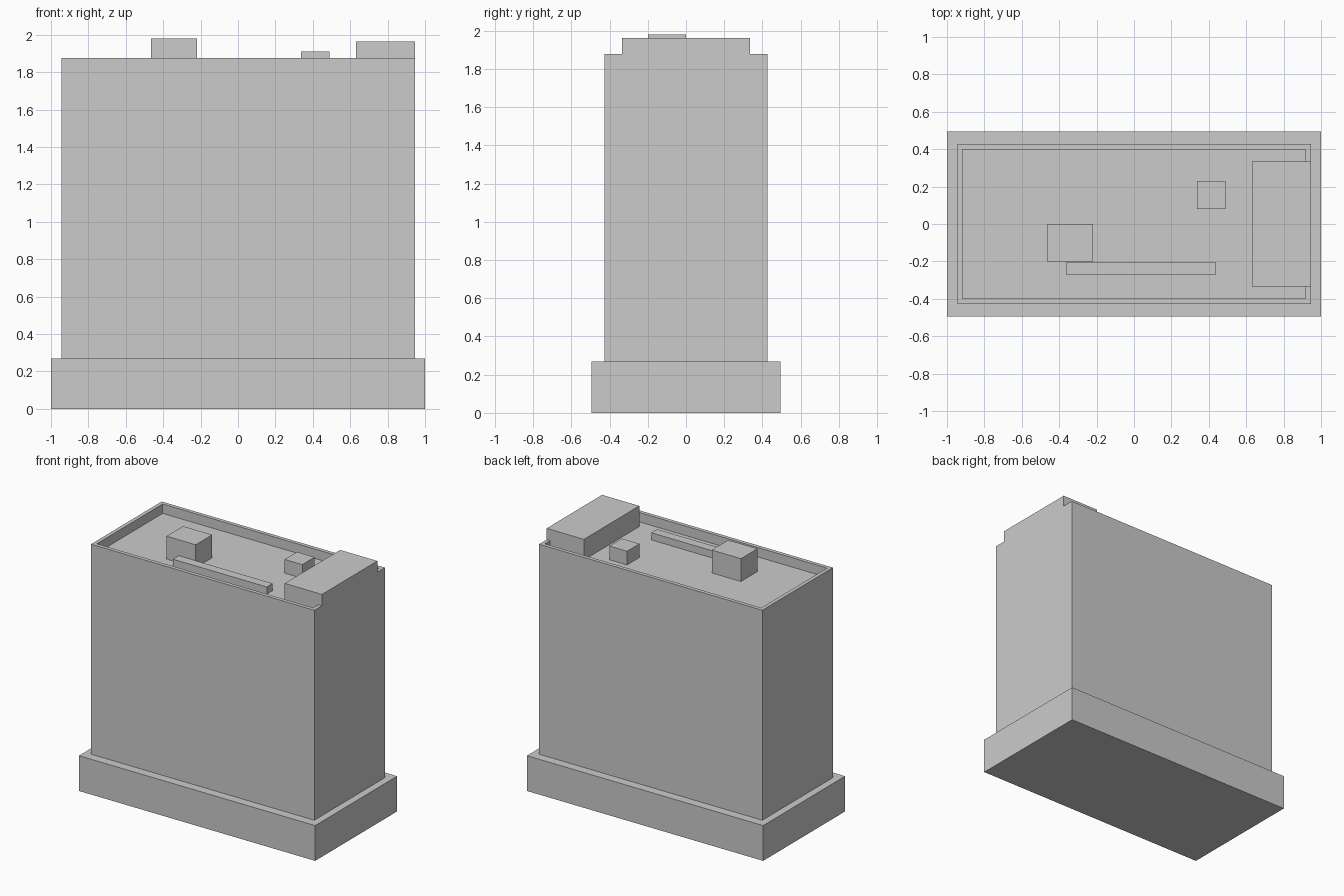
import bpy, bmesh

if "Cube" in bpy.data.objects:
    bpy.data.objects.remove(bpy.data.objects["Cube"])

ROOF = 1.805   # sunken roof level behind the parapet


def box(name, x, y, z):
    """Axis-aligned box from (min, max) ranges."""
    bm = bmesh.new()
    bmesh.ops.create_cube(bm, size=1)
    for v in bm.verts:
        v.co = [r[0] + (c + 0.5) * (r[1] - r[0]) for c, r in zip(v.co, (x, y, z))]
    me = bpy.data.meshes.new(name)
    bm.to_mesh(me)
    bm.free()
    ob = bpy.data.objects.new(name, me)
    bpy.context.collection.objects.link(ob)
    return ob


def combine(ob, other, operation):
    """Apply a boolean and discard the second object."""
    mod = ob.modifiers.new(operation.lower(), 'BOOLEAN')
    mod.operation, mod.solver, mod.object = operation, 'EXACT', other
    bpy.context.view_layer.objects.active = ob
    bpy.ops.object.modifier_apply(modifier=mod.name)
    bpy.data.objects.remove(other)


# Ground-floor plinth
box("plinth", (-1, 1), (-0.495, 0.495), (0, 0.27))

# Main block with parapet recess and the flush stair housing at the right end
block = box("main_block", (-0.945, 0.945), (-0.427, 0.427), (0.27, 1.877))
combine(block, box("roof_recess", (-0.916, 0.916), (-0.398, 0.398), (ROOF, 2.2)), 'DIFFERENCE')
combine(block, box("stair_housing", (0.63, 0.945), (-0.335, 0.335), (1.7, 1.963)), 'UNION')

# Rooftop equipment
box("roof_unit_large", (-0.465, -0.218), (-0.2, 0), (ROOF, 1.98))
box("roof_unit_small", (0.338, 0.488), (0.08, 0.23), (ROOF, 1.91))
box("roof_duct", (-0.36, 0.435), (-0.273, -0.203), (ROOF, 1.86))
